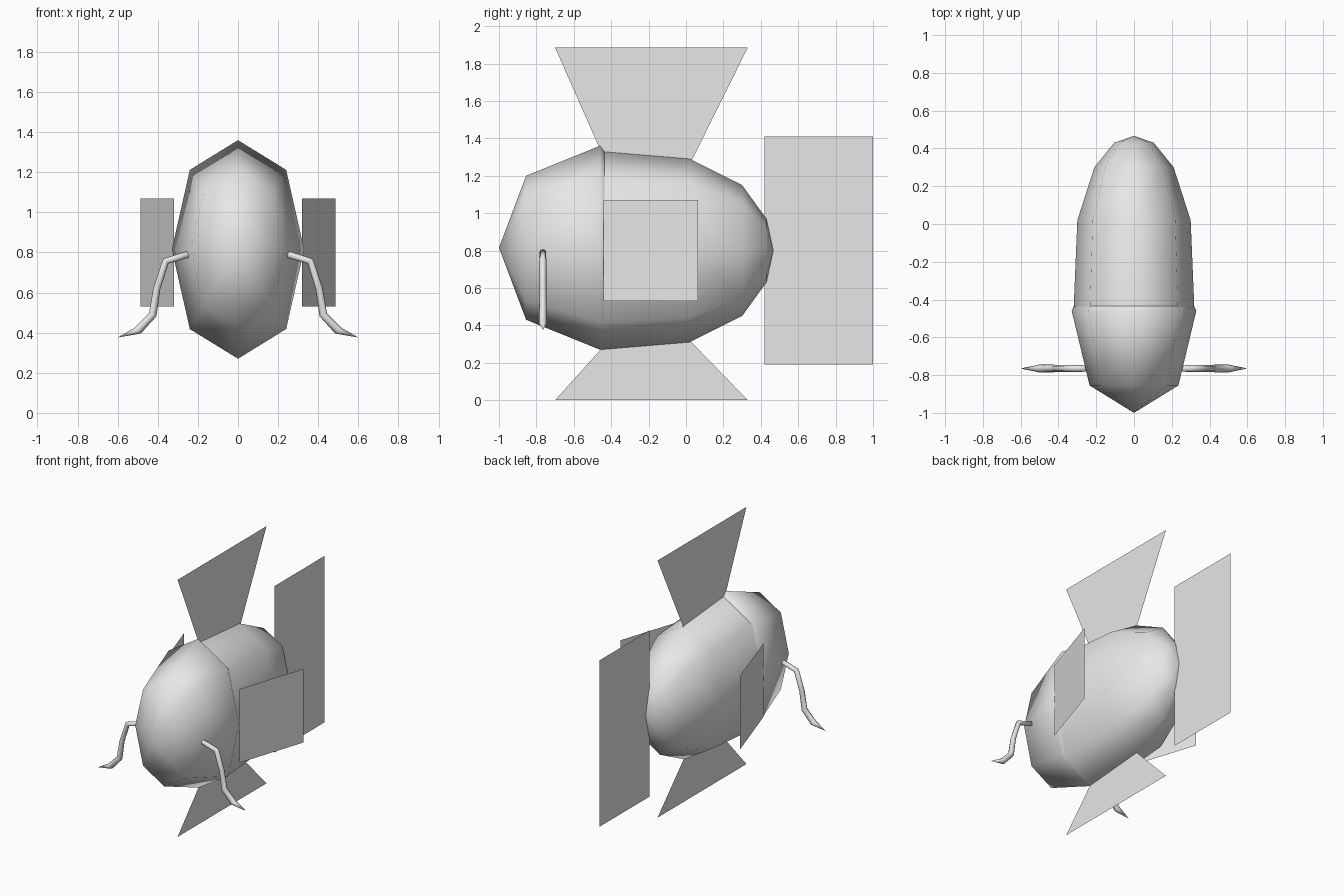
import bpy, math
from mathutils import Vector

if "Cube" in bpy.data.objects:
    bpy.data.objects.remove(bpy.data.objects["Cube"])

grey = bpy.data.materials.new("light_grey")
grey.diffuse_color = (0.8, 0.8, 0.8, 1)
grey.use_nodes = True
grey.node_tree.nodes["Principled BSDF"].inputs["Base Color"].default_value = grey.diffuse_color


def make(name, verts, faces, smooth=False):
    me = bpy.data.meshes.new(name)
    me.from_pydata(verts, [], faces)
    me.materials.append(grey)
    for p in me.polygons:
        p.use_smooth = smooth
    me.update()
    ob = bpy.data.objects.new(name, me)
    bpy.context.collection.objects.link(ob)
    return ob


def loft(name, rings, tip=None, start_tip=None):
    """Skin a list of equal rings, with an optional pointed end or start."""
    n = len(rings[0])
    verts = [v for r in rings for v in r]
    faces = []
    for k in range(len(rings) - 1):
        for i in range(n):
            j = (i + 1) % n
            faces.append((k * n + i, k * n + j, (k + 1) * n + j, (k + 1) * n + i))
    if tip:
        verts.append(tip)
        b = (len(rings) - 1) * n
        faces += [(b + i, b + (i + 1) % n, len(verts) - 1) for i in range(n)]
    if start_tip:
        verts.append(start_tip)
        faces += [((i + 1) % n, i, len(verts) - 1) for i in range(n)]
    return make(name, verts, faces, True)


def octagon(y, rx, rz, zc):
    """Eight-sided cross-section, slightly fuller at the diagonals."""
    pts = []
    for i in range(8):
        a = i * math.pi / 4
        f = 1.03 if i % 2 else 1.0
        pts.append((rx * f * math.sin(a), y, zc + rz * f * math.cos(a)))
    return pts


# Head: low-poly half dome pointing forward, its rim overlapping the body
loft("head", [octagon(-0.855, 0.235, 0.385, 0.815),
              octagon(-0.46, 0.33, 0.545, 0.815),
              octagon(-0.435, 0.318, 0.525, 0.803)],
     start_tip=(0, -1.0, 0.815))

# Body: tapering towards a rounded back
body = [(-0.46, 0.32, 0.53), (0.02, 0.30, 0.49), (0.30, 0.21, 0.35), (0.43, 0.105, 0.17)]
loft("body", [octagon(y, rx, rz, 0.80) for y, rx, rz in body], tip=(0, 0.467, 0.80))

# Flat fins on the centre plane (y, z corners)
for name, outline in {
    "top_fin": [(-0.70, 1.885), (0.33, 1.885), (0.02, 1.26), (-0.45, 1.32)],
    "bottom_fin": [(-0.70, 0.0), (0.33, 0.0), (0.01, 0.33), (-0.43, 0.30)],
    "tail_fin": [(0.42, 0.19), (1.0, 0.19), (1.0, 1.41), (0.42, 1.41)],
}.items():
    make(name, [(0, y, z) for y, z in outline], [(0, 1, 2, 3)])

# Whisker path: x, z, radius
path = [(0.25, 0.79, 0.017), (0.36, 0.757, 0.018), (0.405, 0.62, 0.018),
        (0.425, 0.49, 0.02), (0.50, 0.41, 0.021)]

for side, label in ((1, "right"), (-1, "left")):
    # Side fin, flaring outwards to the rear
    make(label + "_side_fin",
         [(side * 0.32, -0.44, 0.53), (side * 0.485, 0.065, 0.53),
          (side * 0.485, 0.065, 1.07), (side * 0.32, -0.44, 1.07)],
         [(0, 1, 2, 3)[::side]])

    # Drooping whisker with a pointed end
    rings = []
    for k, (x, z, r) in enumerate(path):
        a = path[max(k - 1, 0)]
        b = path[min(k + 1, len(path) - 1)]
        t = Vector((b[0] - a[0], 0, b[1] - a[1])).normalized()
        nrm = Vector((-t.z, 0, t.x))
        ring = []
        for i in range(8):
            ang = side * i * math.pi / 4
            p = Vector((x, 0, z)) + nrm * r * math.cos(ang)
            ring.append((side * p.x, -0.765 - r * math.sin(ang), p.z))
        rings.append(ring)
    loft(label + "_whisker", rings, tip=(side * 0.60, -0.765, 0.376),
         start_tip=(side * 0.245, -0.765, 0.79))

# Make the normals of the closed shapes face outwards
import bmesh
for ob in bpy.context.collection.objects:
    if "fin" not in ob.name:
        bm = bmesh.new()
        bm.from_mesh(ob.data)
        bmesh.ops.recalc_face_normals(bm, faces=bm.faces)
        bm.to_mesh(ob.data)
        bm.free()
